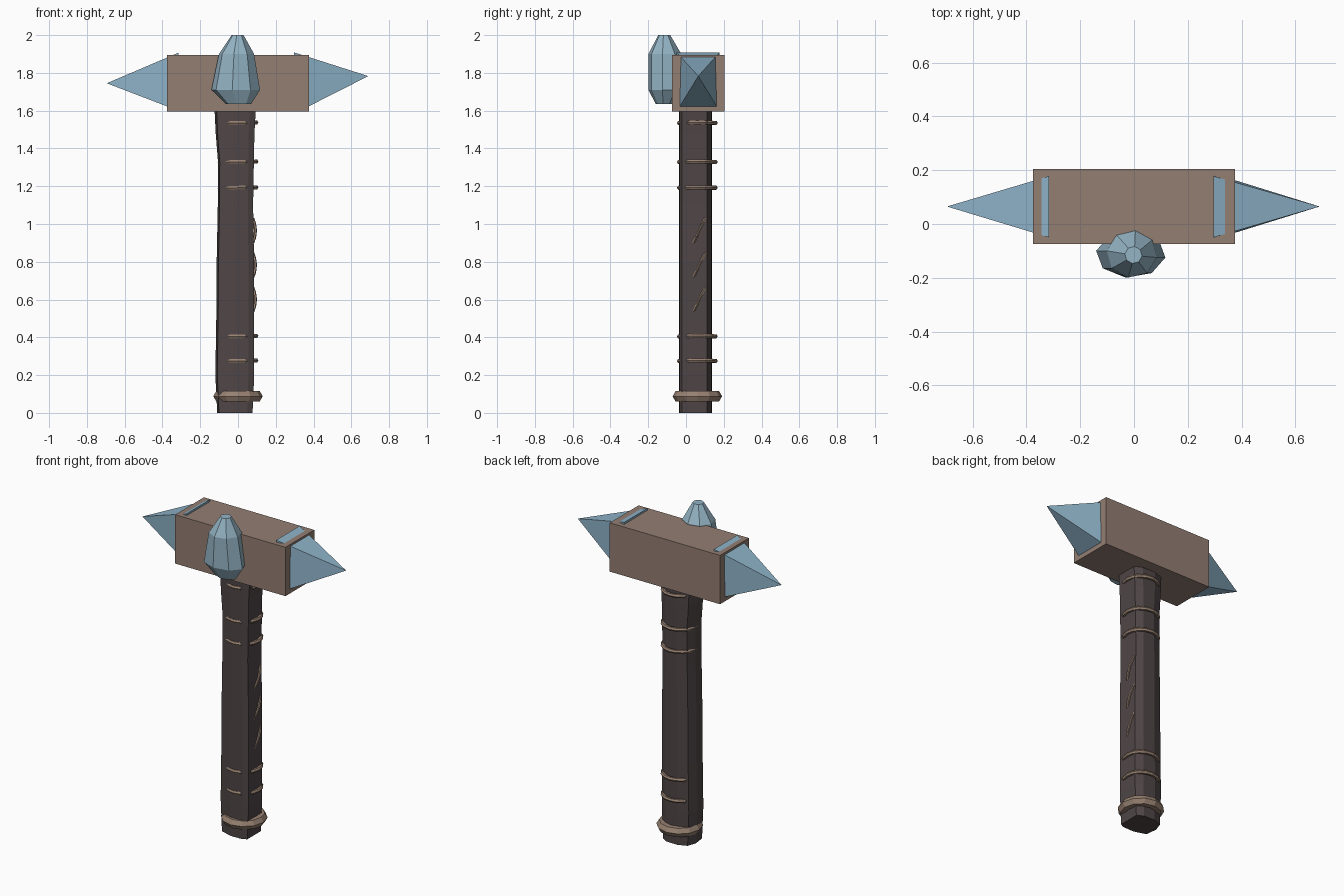
import bpy, bmesh, math
from mathutils import Vector

if "Cube" in bpy.data.objects:
    bpy.data.objects.remove(bpy.data.objects["Cube"])


def material(name, color):
    m = bpy.data.materials.new(name)
    m.diffuse_color = (*color, 1)
    m.use_nodes = True
    m.node_tree.nodes["Principled BSDF"].inputs["Base Color"].default_value = m.diffuse_color
    return m


BROWN = material("warm brown block", (0.295, 0.21, 0.17))
TAN = material("tan binding", (0.31, 0.22, 0.165))
DARK = material("dark wood", (0.078, 0.06, 0.062))
BLUE = material("pale blue", (0.27, 0.45, 0.58))
GEM = material("frosted blue", (0.30, 0.46, 0.56))


def add_object(name, bm, mat):
    bmesh.ops.recalc_face_normals(bm, faces=bm.faces)
    me = bpy.data.meshes.new(name)
    bm.to_mesh(me)
    bm.free()
    me.materials.append(mat)
    ob = bpy.data.objects.new(name, me)
    bpy.context.collection.objects.link(ob)
    return ob


def loft(name, rings, mat, caps=True, closed=False):
    """Skin a list of point loops; optionally join the last loop to the first."""
    bm = bmesh.new()
    loops = [[bm.verts.new(p) for p in r] for r in rings]
    n = len(loops[0])
    pairs = list(zip(loops, loops[1:]))
    if closed:
        pairs.append((loops[-1], loops[0]))
    for a, b in pairs:
        for i in range(n):
            j = (i + 1) % n
            bm.faces.new((a[i], a[j], b[j], b[i]))
    if caps and not closed:
        bm.faces.new(loops[0])
        bm.faces.new(loops[-1])
    return add_object(name, bm, mat)


def band(name, z, major, rx, rz, sides, tube, tilt=0.0):
    """Binding ring around the handle."""
    rings = []
    for i in range(sides):
        a = math.tau * i / sides
        ring = []
        for k in range(tube):
            b = math.tau * k / tube
            r = major + rx * math.cos(b)
            x = r * math.cos(a)
            ring.append((x, 0.06 + r * math.sin(a),
                         z + rz * math.sin(b) + tilt * x))
        rings.append(ring)
    return loft(name, rings, TAN, closed=True)


# hammer head block
bm = bmesh.new()
bmesh.ops.create_cube(bm, size=1)
bmesh.ops.scale(bm, vec=(0.75, 0.28, 0.30), verts=bm.verts)
bmesh.ops.translate(bm, vec=(0, 0.065, 1.745), verts=bm.verts)
add_object("head_block", bm, BROWN)


# side spikes: pyramids whose upper rear edge breaks through the block top
def spike(name, tip, top_x, top_z, low_x, low_z):
    bm = bmesh.new()
    base = [bm.verts.new(p) for p in (
        (top_x, -0.05, top_z), (top_x, 0.178, top_z),
        (low_x, 0.172, low_z), (low_x, -0.042, low_z))]
    apex = bm.verts.new(tip)
    bm.faces.new(base)
    for i in range(4):
        bm.faces.new((base[i], base[(i + 1) % 4], apex))
    add_object(name, bm, BLUE)


spike("left_spike", (-0.695, 0.065, 1.745), -0.315, 1.907, -0.33, 1.605)
spike("right_spike", (0.69, 0.065, 1.783), 0.295, 1.909, 0.345, 1.608)

# faceted gem on the front: eight-sided stacked rings
gem_rings = []
for z, cx, cy, rx, ry in ((1.635, 0.002, -0.115, 0.068, 0.045),
                          (1.71, -0.012, -0.112, 0.13, 0.088),
                          (1.90, -0.008, -0.112, 0.094, 0.088),
                          (2.0, -0.002, -0.115, 0.032, 0.032)):
    gem_rings.append([(cx + rx * math.cos(math.tau * i / 8 + 0.25 - math.pi / 8),
                       cy + ry * math.sin(math.tau * i / 8 + 0.25 - math.pi / 8), z)
                      for i in range(8)])
loft("front_gem", gem_rings, GEM)

# handle: uneven hewn section, with its width varied up the length
section = [(1, -0.02), (1, 0.112), (0.6, 0.135), (-0.2, 0.137),
           (-0.8, 0.115), (-1, 0.06), (-0.9, -0.012), (-0.1, -0.036), (0.7, -0.034)]
handle_rings = []
for z, left, right in ((0.0, -0.11, 0.077), (0.2, -0.12, 0.086), (0.5, -0.115, 0.086),
                       (0.8, -0.113, 0.085), (1.1, -0.107, 0.08), (1.33, -0.106, 0.084),
                       (1.48, -0.118, 0.087), (1.62, -0.125, 0.095)):
    mid, half = (left + right) / 2, (right - left) / 2
    handle_rings.append([(mid + half * u, y, z) for u, y in section])
loft("handle", handle_rings, DARK)

# thin bindings and the pommel collar
for i, z in enumerate((0.275, 0.405, 1.192, 1.328, 1.535)):
    ob = band(f"binding_{i + 1}", z, 0.096, 0.012, 0.012, 16, 6, 0.02)
band("pommel_collar", 0.088, 0.1, 0.031, 0.031, 12, 6)

# slanted cord stitches on the right side of the handle
for i, z in enumerate((0.60, 0.782, 0.965)):
    rings = []
    for k in range(7):
        t = k / 3 - 1
        c = Vector((0.078 + 0.014 * (1 - t * t), 0.07 + 0.031 * t, z + 0.066 * t))
        rings.append([c + Vector((0.008 * math.cos(math.tau * m / 6),
                                  0.008 * math.sin(math.tau * m / 6), 0))
                      for m in range(6)])
    loft(f"cord_stitch_{i + 1}", rings, TAN)
